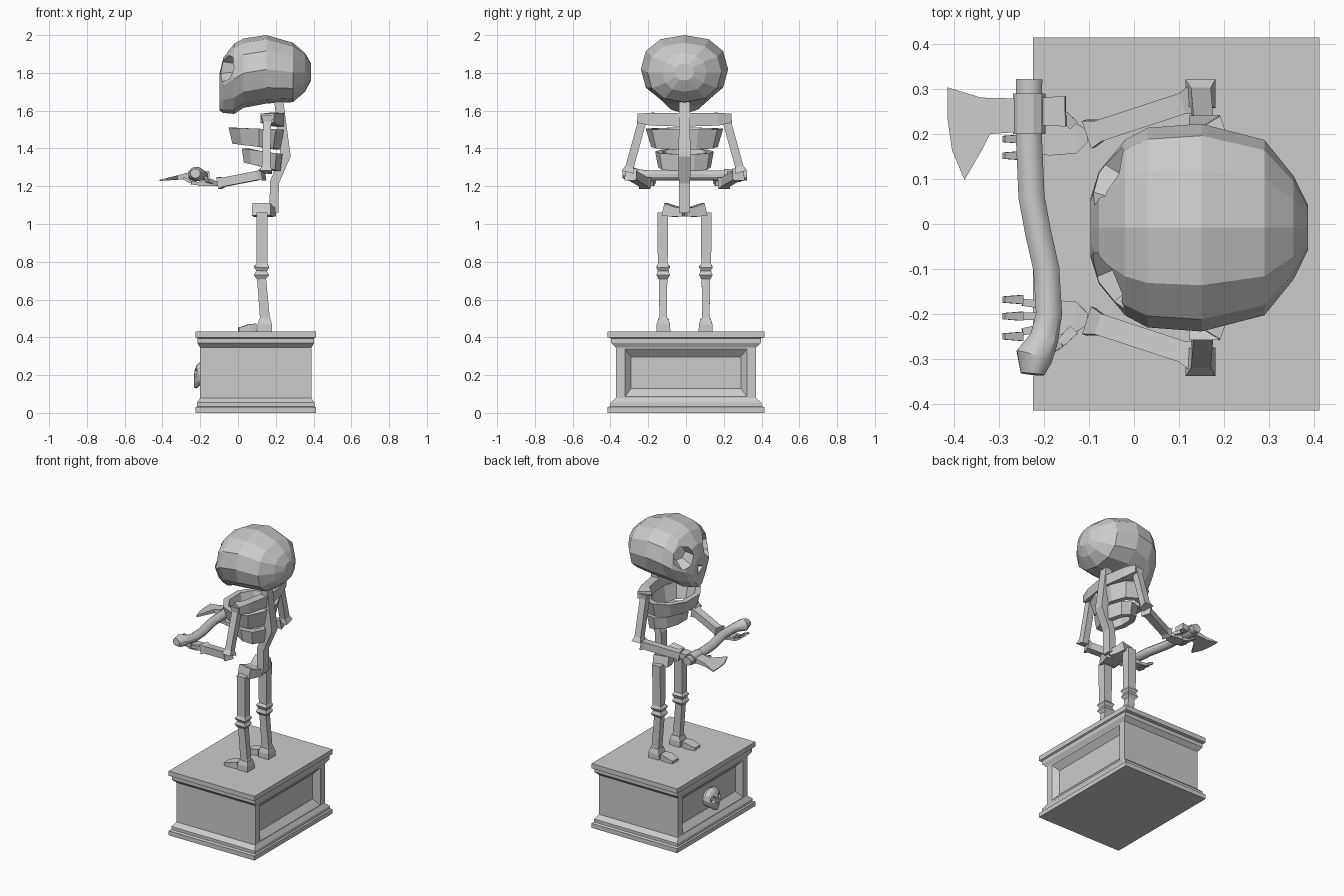
import bpy, bmesh
from math import cos, sin, pi, copysign
from mathutils import Vector

if "Cube" in bpy.data.objects:
    bpy.data.objects.remove(bpy.data.objects["Cube"])

CY = -0.008   # symmetry plane of the figure, which looks towards -x


def make(name, verts, faces):
    bm = bmesh.new()
    vs = [bm.verts.new(v) for v in verts]
    for f in faces:
        bm.faces.new([vs[i] for i in f])
    bmesh.ops.recalc_face_normals(bm, faces=bm.faces)
    me = bpy.data.meshes.new(name)
    bm.to_mesh(me)
    bm.free()
    ob = bpy.data.objects.new(name, me)
    bpy.context.collection.objects.link(ob)
    return ob


def loft(name, rings):
    n = len(rings[0])
    faces = [tuple(range(n)), tuple(range((len(rings) - 1) * n, len(rings) * n))]
    for r in range(len(rings) - 1):
        for i in range(n):
            j = (i + 1) % n
            faces.append((r*n + i, r*n + j, (r+1)*n + j, (r+1)*n + i))
    return make(name, [v for ring in rings for v in ring], faces)


def sweep(name, pts, sizes, ref=(0, 0, 1), sides=4):
    """Polygon section (half width, half height) swept along a path."""
    pts = [Vector(p) for p in pts]
    rings = []
    for k, p in enumerate(pts):
        t = (pts[min(k+1, len(pts)-1)] - pts[max(k-1, 0)]).normalized()
        a = Vector(ref).cross(t).normalized()
        b = t.cross(a)
        f = 1 / cos(pi / sides)
        w, h = sizes[k]
        rings.append([p + a*w*f*cos(pi*(2*i+1)/sides) + b*h*f*sin(pi*(2*i+1)/sides)
                      for i in range(sides)])
    return loft(name, rings)


def bone(name, p, q, w, flare=1.45, ref=(0, 0, 1), end=0.1):
    """Square shaft with flared ends."""
    p, q = Vector(p), Vector(q)
    pts = [p.lerp(q, t) for t in (0, end, 1 - end, 1)]
    return sweep(name, pts, [(w*f, w*f) for f in (flare, 1, 1, flare)], ref)


# plinth: rectangular moulding profile, with recessed panels on both x ends
profile = [(0, 0), (0, .03), (.009, .035), (.009, .055), (.025, .08), (.025, .345),
           (.01, .37), (.01, .395), (0, .4), (0, .432)]
base = loft("plinth", [[(.094 + sx*(.319 - d), sy*(.415 - 1.8*d), z)
                        for sx, sy in ((-1, -1), (1, -1), (1, 1), (-1, 1))]
                       for d, z in profile])
bm = bmesh.new()
bm.from_mesh(base.data)
bm.normal_update()
for f in [f for f in bm.faces if abs(f.normal.x) > .99 and f.calc_area() > .1]:
    sx = copysign(1, f.normal.x)
    for y, lo, hi, d in ((.322, .087, .337, 0), (.29, .13, .297, .035)):
        bmesh.ops.inset_individual(bm, faces=[f], thickness=.01)
        for v in f.verts:
            v.co.y = copysign(y, v.co.y)
            v.co.z = lo if v.co.z < .2 else hi
            v.co.x -= sx * d
bm.to_mesh(base.data)
bm.free()

# skull: faceted rings along x (x, half width, low z, high z, jaw narrowing)
rings = []
for x, w, lo, hi, k in ((-.097, .065, 1.6, 1.8, .35), (-.078, .125, 1.588, 1.88, .4),
                        (-.02, .195, 1.583, 1.955, .4), (.03, .222, 1.615, 1.982, .2),
                        (.15, .231, 1.638, 2.0, 0), (.29, .195, 1.645, 1.96, 0),
                        (.355, .115, 1.7, 1.905, 0), (.387, .05, 1.76, 1.85, 0)):
    ring = []
    for i in range(12):
        c, s = cos(i*pi/6), sin(i*pi/6)
        y = copysign(abs(c)**.85, c) * w * (1 + k*min(s, 0))
        ring.append((x, CY + y, (lo+hi)/2 + (hi-lo)/2*copysign(abs(s)**.9, s)))
    rings.append(ring)
skull = loft("skull", rings)

# eye sockets and nose hole
cutters = []
for s in (-1, 1):
    c, d = Vector((-.06, CY + s*.118, 1.828)), Vector((.87, -s*.45, 0))
    cutters.append(sweep("socket_cutter", [c - d*.06, c + d*.08],
                         [(.085, .082), (.045, .045)], sides=7))
cutters.append(sweep("nose_cutter", [(-.14, CY, 1.72), (-.07, CY, 1.72)],
                     [(.022, .022), (.015, .015)], sides=3))
for c in cutters:
    c.hide_render = True
    m = skull.modifiers.new("cut", 'BOOLEAN')
    m.operation, m.solver, m.object = 'DIFFERENCE', 'EXACT', c
bpy.context.view_layer.update()
cut = bpy.data.meshes.new_from_object(
    skull.evaluated_get(bpy.context.evaluated_depsgraph_get()))
skull.modifiers.clear()
skull.data = cut
for c in cutters:
    bpy.data.objects.remove(c)

# small skull ornament on the plinth's -x panel
orn = bpy.data.objects.new("plinth_skull", cut)
bpy.context.collection.objects.link(orn)
orn.scale = (.2, .29, .34)
orn.location = (-.213, 0, .2 - 1.79*.34)

# spine
sweep("spine", [(.19, CY, 1.06), (.193, CY, 1.22), (.252, CY, 1.36), (.222, CY, 1.6),
                (.203, CY, 1.75)], [(.024, .03)]*2 + [(.027, .032)] + [(.024, .028)]*2,
      ref=(0, 1, 0))


# ribs: tapered closed bands, tilted
def rib(name, x0, x1, w, front, back, taper):
    cx, half = (x0+x1)/2, (x1-x0)/2
    plan = [(-1, .35), (-.6, .8), (.1, 1), (.7, .85), (1, .35)]
    plan += [(u, -v) for u, v in reversed(plan)]
    loops = []
    for inner, top in ((0, 0), (0, 1), (1, 1), (1, 0)):
        loop = []
        for u, v in plan:
            f = 1 if top else taper
            t = (u + 1) / 2
            a, b = half*f - .035*inner, w*f - .035*inner
            loop.append((cx + u*a, CY + v*b, front[top]*(1-t) + back[top]*t))
        loops.append(loop)
    n = len(plan)
    faces = [(r*n + i, r*n + (i+1) % n, ((r+1) % 4)*n + (i+1) % n, ((r+1) % 4)*n + i)
             for r in range(4) for i in range(n)]
    make(name, [v for l in loops for v in l], faces)


rib("upper_rib", -.05, .245, .205, (1.425, 1.51), (1.395, 1.5), .86)
rib("lower_rib", .02, .235, .155, (1.325, 1.4), (1.28, 1.37), .9)

for s, side in ((-1, "right"), (1, "left")):
    def P(x, y, z):
        return (x, CY + s*y, z)

    # shoulder and arm
    sweep(side + "_shoulder", [P(.22, .0, 1.552), P(.19, .17, 1.555), P(.155, .228, 1.56)],
          [(.028, .036), (.028, .034), (.042, .024)])
    bone(side + "_upper_arm", P(.155, .218, 1.565), P(.148, .298, 1.275), .022, 1.5, (1, 0, 0))
    bone(side + "_forearm", P(.135, .285, 1.262), P(-.1, .208, 1.217), .024, 1.35)
    # hand: palm, fingers and thumb
    sweep(side + "_palm", [P(-.105, .205, 1.215), P(-.13, .2, 1.215), P(-.19, .2, 1.213),
                           P(-.215, .2, 1.213)],
          [(.014, .012), (.035, .014), (.04, .012), (.03, .01)])
    for y0, y1 in ((.172, .16), (.197, .197), (.222, .242)):
        sweep(side + "_finger_base", [P(-.2, y0, 1.213), P(-.248, (y0+y1)/2, 1.218)],
              [(.009, .009), (.008, .008)])
        sweep(side + "_finger_tip", [P(-.25, y1, 1.222), P(-.29, y1, 1.243)],
              [(.01, .009), (.007, .006)])
    sweep(side + "_thumb_base", [P(-.135, .228, 1.222), P(-.165, .258, 1.232)],
          [(.012, .011), (.01, .009)])
    sweep(side + "_thumb_tip", [P(-.168, .26, 1.236), P(-.192, .276, 1.262)],
          [(.01, .009), (.007, .006)])

    # pelvis wing
    sweep(side + "_pelvis", [P(.155, -.005, 1.062), P(.135, .05, 1.065), P(.123, .103, 1.078)],
          [(.05, .022), (.053, .027), (.05, .033)])
    # leg: thigh, shin, ankle block and toe wedge
    sweep(side + "_thigh", [P(.127, .115, 1.06), P(.127, .115, .79), P(.125, .113, .772),
                            P(.125, .113, .75)],
          [(.03, .029), (.029, .026), (.04, .036), (.028, .025)], ref=(0, 1, 0))
    sweep(side + "_shin", [P(.125, .113, .752), P(.124, .113, .73), P(.125, .113, .708),
                           P(.142, .113, .505), P(.143, .113, .485)],
          [(.028, .028), (.04, .036), (.024, .022), (.026, .02), (.032, .026)], ref=(0, 1, 0))
    sweep(side + "_ankle", [P(.142, .112, .43), P(.142, .112, .468), P(.143, .112, .498)],
          [(.038, .037), (.038, .036), (.03, .027)], ref=(0, 1, 0))
    sweep(side + "_toes", [P(.097, .112, .452), P(.06, .114, .45), P(.003, .118, .441)],
          [(.028, .021), (.035, .019), (.03, .01)])

# axe: curved handle, collar, blade and poll
handle = sweep("axe_handle", [(-.233, .322, 1.257), (-.234, .2, 1.257), (-.228, .06, 1.257),
                              (-.213, -.02, 1.257), (-.195, -.1, 1.257), (-.189, -.2, 1.257),
                              (-.2, -.255, 1.26), (-.222, -.295, 1.265), (-.226, -.334, 1.268)],
               [(.029, .027)]*6 + [(.032, .03), (.041, .038), (.026, .024)], sides=12)
sweep("axe_collar", [(-.233, .29, 1.257), (-.233, .2, 1.257)], [(.036, .034)]*2, sides=12)
outline = [(-.415, .304), (-.34, .281), (-.255, .279), (-.255, .205), (-.32, .2),
           (-.338, .165), (-.377, .098), (-.405, .165), (-.415, .235)]
loft("axe_blade", [[(x, y, 1.257 + .16*(x + .25) + t*(.003 + .09*max(x + .415, 0)))
                    for x, y in outline] for t in (-1, 1)])
sweep("axe_poll", [(-.205, .25, 1.257), (-.152, .251, 1.26)], [(.031, .017), (.034, .02)])

bpy.ops.object.select_all(action='DESELECT')
handle.select_set(True)
bpy.context.view_layer.objects.active = handle
bpy.ops.object.shade_smooth_by_angle()
